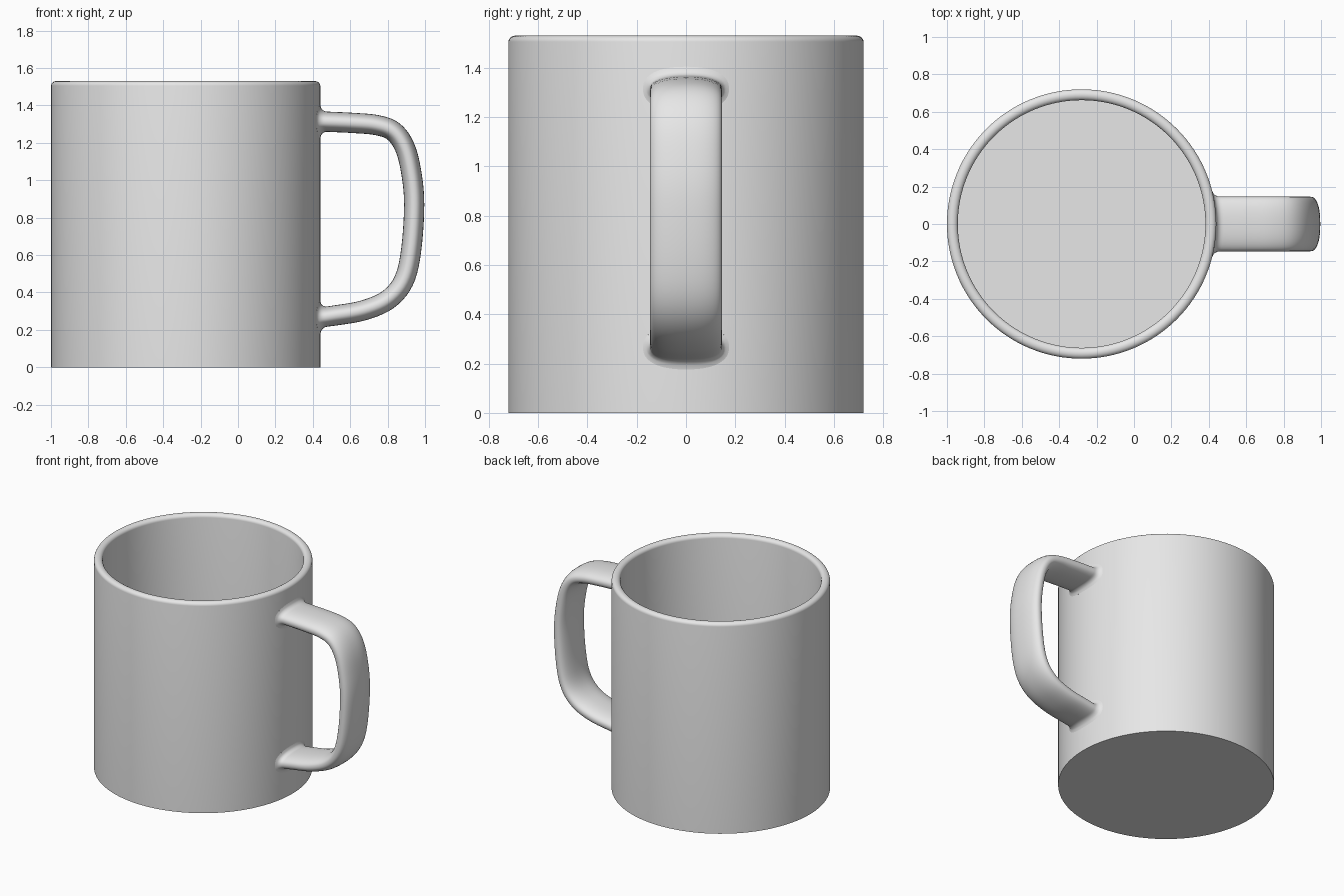
import bpy, bmesh
from math import sin, cos, pi, sqrt, radians
from mathutils import Vector

cube = bpy.data.objects.get("Cube")
if cube:
    bpy.data.objects.remove(cube, do_unlink=True)

CENTRE_X, RADIUS, INNER, HEIGHT, FLOOR = -0.28, 0.72, 0.662, 1.53, 0.06
HALF_WIDTH, HALF_THICK = 0.146, 0.054

grey = bpy.data.materials.new("grey ceramic")
grey.use_nodes = True
grey.diffuse_color = (0.8, 0.8, 0.8, 1)
grey.node_tree.nodes["Principled BSDF"].inputs["Base Color"].default_value = (0.8, 0.8, 0.8, 1)


def loft(name, rings):
    """Join a row of closed rings into a capped, smooth-shaded skin."""
    bm = bmesh.new()
    loops = [[bm.verts.new(p) for p in ring] for ring in rings]
    n = len(loops[0])
    for a, b in zip(loops, loops[1:]):
        for i in range(n):
            j = (i + 1) % n
            bm.faces.new((a[i], a[j], b[j], b[i]))
    bm.faces.new(loops[0])
    bm.faces.new(loops[-1])
    bmesh.ops.recalc_face_normals(bm, faces=bm.faces)
    mesh = bpy.data.meshes.new(name)
    bm.to_mesh(mesh)
    bm.free()
    mesh.materials.append(grey)
    obj = bpy.data.objects.new(name, mesh)
    bpy.context.collection.objects.link(obj)
    bpy.ops.object.select_all(action='DESELECT')
    obj.select_set(True)
    bpy.context.view_layer.objects.active = obj
    bpy.ops.object.shade_smooth_by_angle(angle=radians(40))
    return obj


# Mug body: outer wall, rounded rim, inner wall and floor
def circle(r, z, n=128):
    return [(CENTRE_X + r * cos(2 * pi * i / n), r * sin(2 * pi * i / n), z) for i in range(n)]


rim = (RADIUS - INNER) / 2
profile = [(RADIUS, 0)]
for k in range(13):
    a = pi * k / 12
    profile.append((RADIUS - rim + rim * cos(a), HEIGHT - 0.025 + 0.025 * sin(a)))
profile.append((INNER, FLOOR))
loft("mug_body", [circle(r, z) for r, z in profile])


# Handle: lens-like section swept along a curved path
def section(n=40, power=0.85):
    for i in range(n):
        a = 2 * pi * i / n
        c, s = cos(a), sin(a)
        yield (abs(c) ** power * (1 if c > 0 else -1),
               abs(s) ** power * (1 if s > 0 else -1))


def smooth_path(pts, steps=5):
    out = []
    for i in range(1, len(pts) - 2):
        p0, p1, p2, p3 = pts[i - 1:i + 3]
        for k in range(steps):
            t = k / steps
            out.append(0.5 * (2 * p1 + (p2 - p0) * t + (2 * p0 - 5 * p1 + 4 * p2 - p3) * t * t
                              + (3 * p1 - p0 - 3 * p2 + p3) * t ** 3))
    return out + [pts[-2]]


path = [Vector(p) for p in (
    (0.44, 1.314), (0.52, 1.311), (0.62, 1.306), (0.74, 1.295), (0.83, 1.262), (0.89, 1.18),
    (0.925, 1.05), (0.942, 0.87), (0.925, 0.62), (0.885, 0.46), (0.80, 0.36),
    (0.67, 0.304), (0.52, 0.277), (0.44, 0.266))]
centre = smooth_path(path)


def root_rings(z, slope):
    """Rings that follow the curved wall and flare out into a fillet."""
    rings = []
    fillet = 0.036
    for d in (-0.012, 0, 0.004, 0.009, 0.015, 0.022, 0.03, 0.04):
        u = min(max(d / fillet, 0), 1)
        flare = fillet * (1 - sqrt(1 - (1 - u) ** 2))
        ring = []
        for c, s in section():
            y = c * (HALF_WIDTH + flare * 0.8)
            wall = CENTRE_X + sqrt(RADIUS ** 2 - y ** 2)
            ring.append((wall + d, y, z + slope * d + s * (HALF_THICK + flare)))
        rings.append(ring)
    return rings


rings = root_rings(1.314, -0.03)
for i, p in enumerate(centre):
    t = (centre[min(i + 1, len(centre) - 1)] - centre[max(i - 1, 0)]).normalized()
    normal = Vector((-t.y, t.x))
    rings.append([(p.x + normal.x * s * HALF_THICK, c * HALF_WIDTH, p.y + normal.y * s * HALF_THICK)
                  for c, s in section()])
# The lower root meets the section with its normal reversed
lower = [[(x, y, 2 * 0.266 - z + 2 * 0.14 * max(0, x - 0.44)) for x, y, z in ring]
         for ring in root_rings(0.266, 0.14)]
rings += reversed(lower)
loft("handle", rings)
